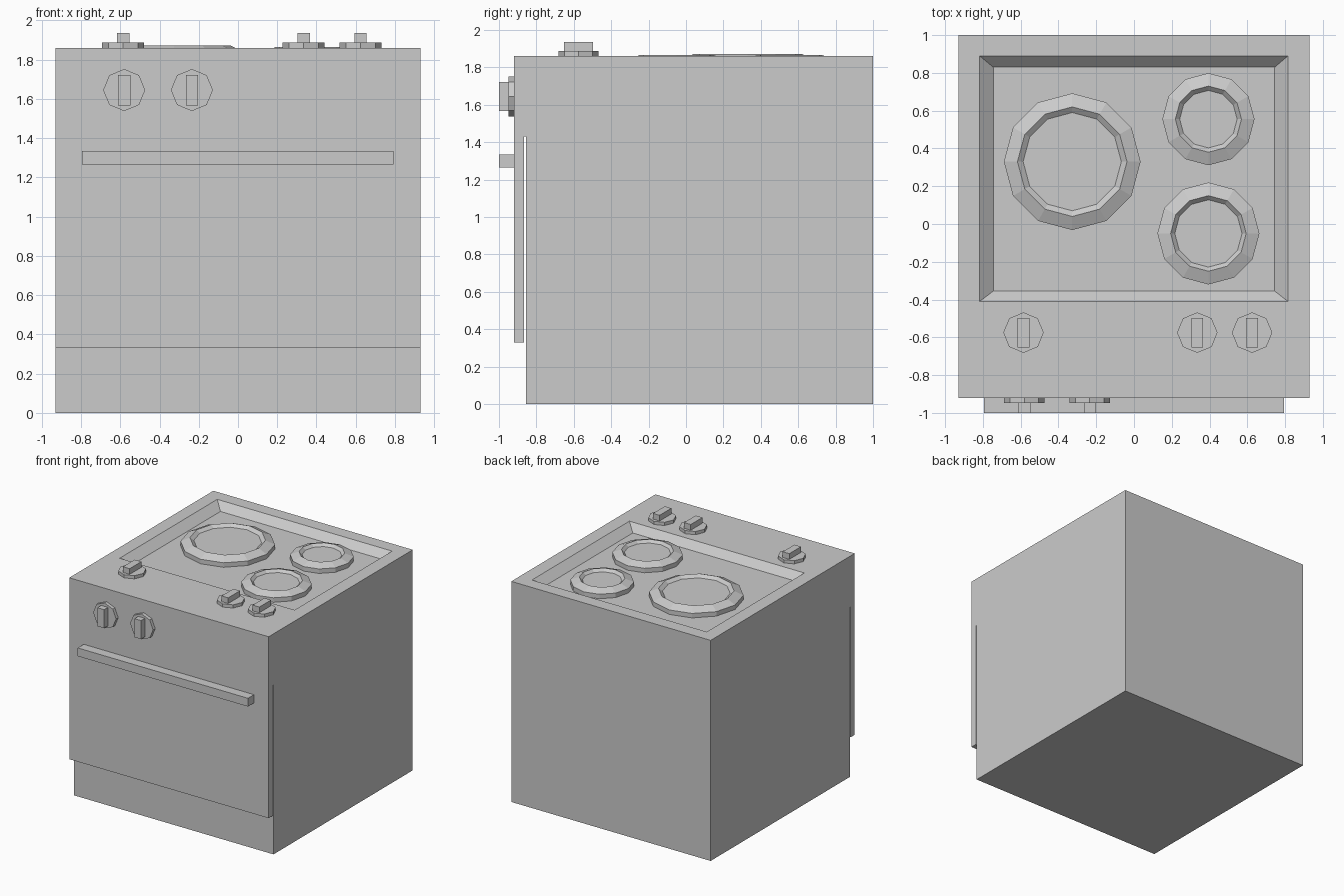
import bpy, bmesh
from math import pi, cos, sin
from mathutils import Matrix, Vector

if "Cube" in bpy.data.objects:
    bpy.data.objects.remove(bpy.data.objects["Cube"])

TOP = 1.86      # cooktop rim height
FLOOR = 1.80    # sunken cooktop height
FRONT = -0.92   # door and control panel face


def finish(bm, name):
    bmesh.ops.recalc_face_normals(bm, faces=bm.faces)
    mesh = bpy.data.meshes.new(name)
    bm.to_mesh(mesh)
    bm.free()
    obj = bpy.data.objects.new(name, mesh)
    bpy.context.collection.objects.link(obj)
    return obj


def add_box(bm, lo, hi):
    lo, hi = Vector(lo), Vector(hi)
    mat = Matrix.Translation((lo + hi) / 2) @ Matrix.Diagonal((*(hi - lo), 1))
    bmesh.ops.create_cube(bm, size=1, matrix=mat)


def add_lathe(bm, profile, sides):
    # Stack of (radius, z) rings, closed by a cap at both ends
    rings = [[bm.verts.new((r * cos(2 * pi * i / sides), r * sin(2 * pi * i / sides), z))
              for i in range(sides)] for r, z in profile]
    for a, b in zip(rings, rings[1:]):
        for i in range(sides):
            j = (i + 1) % sides
            bm.faces.new((a[i], a[j], b[j], b[i]))
    bm.faces.new(rings[0])
    bm.faces.new(rings[-1])


def sink(bm, face, x0, x1, y0, y1, z):
    # Inset a top face and fit the inner loop to the given rectangle
    c = face.calc_center_median()
    bmesh.ops.inset_individual(bm, faces=[face], thickness=0.02)
    for v in face.verts:
        v.co = (x0 if v.co.x < c.x else x1, y0 if v.co.y < c.y else y1, z)


def knob(name, location, tilt=0):
    bm = bmesh.new()
    add_lathe(bm, [(0.107, 0), (0.107, 0.027)], 8)
    add_box(bm, (-0.031, -0.078, 0.02), (0.031, 0.078, 0.075))
    obj = finish(bm, name)
    obj.location = location
    obj.rotation_euler.x = tilt
    return obj


# Body: side profile with the overhanging door and the slot behind it
profile = [(FRONT, 0.33), (-0.865, 0.33), (-0.865, 1.43), (-0.855, 1.43),
           (-0.855, 0), (1, 0), (1, TOP), (FRONT, TOP)]
bm = bmesh.new()
side = bm.faces.new([bm.verts.new((-0.93, y, z)) for y, z in profile])
ext = bmesh.ops.extrude_face_region(bm, geom=[side], use_keep_orig=True)
moved = [g for g in ext["geom"] if isinstance(g, bmesh.types.BMVert)]
bmesh.ops.translate(bm, verts=moved, vec=(1.86, 0, 0))
bmesh.ops.recalc_face_normals(bm, faces=bm.faces)

# Sunken cooktop with sloping walls
top = next(f for f in bm.faces if all(v.co.z > TOP - 0.001 for v in f.verts))
sink(bm, top, -0.817, 0.815, -0.41, 0.89, TOP)
sink(bm, top, -0.745, 0.745, -0.355, 0.83, FLOOR)
finish(bm, "stove_body")

# Burners: outer wall, sloping ring, shallow dish
burners = [("large_burner", -0.327, 0.33, 0.362, 0.29, 0.26, 1.871),
           ("small_rear_burner", 0.394, 0.555, 0.244, 0.175, 0.152, 1.865),
           ("small_front_burner", 0.394, -0.05, 0.27, 0.2, 0.178, 1.865)]
for name, x, y, outer, ridge, dish, peak in burners:
    bm = bmesh.new()
    add_lathe(bm, [(outer, FLOOR), (outer, 1.838), (ridge, peak), (dish, peak - 0.022)], 12)
    finish(bm, name).location = (x, y, 0)

# Knobs on the cooktop and on the front panel
for i, x in enumerate((-0.585, 0.335, 0.625)):
    knob(f"top_knob_{i + 1}", (x, -0.575, TOP))
for i, x in enumerate((-0.58, -0.235)):
    obj = knob(f"front_knob_{i + 1}", (x, FRONT, 1.645), pi / 2)
    obj.scale.z = 0.08 / 0.075

# Door handle
bm = bmesh.new()
add_box(bm, (-0.795, -1, 1.265), (0.793, FRONT, 1.335))
finish(bm, "door_handle")
